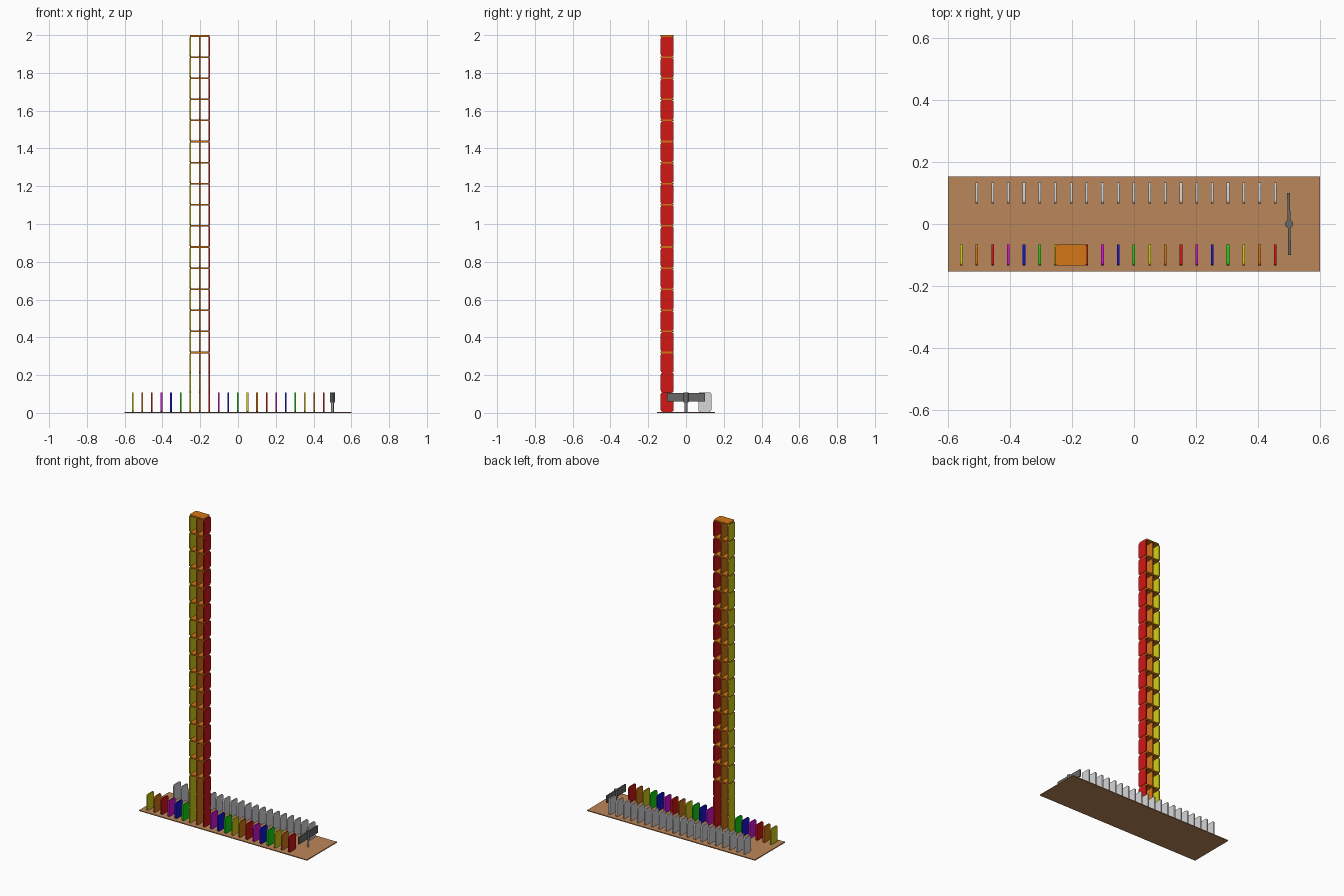
import bpy, bmesh, math
from mathutils import Matrix

if "Cube" in bpy.data.objects:
    bpy.data.objects.remove(bpy.data.objects["Cube"], do_unlink=True)


def material(name, rgb):
    m = bpy.data.materials.new(name)
    m.use_nodes = True
    m.diffuse_color = (*rgb, 1)
    m.node_tree.nodes["Principled BSDF"].inputs["Base Color"].default_value = (*rgb, 1)
    return m


LO, HI = 0.008, 0.65
rainbow = [
    ("yellow", material("yellow", (HI, 0.62, LO))),
    ("orange", material("orange", (HI, 0.18, LO))),
    ("red", material("red", (HI, LO, LO))),
    ("magenta", material("magenta", (HI, LO, HI))),
    ("blue", material("blue", (LO, LO, HI))),
    ("green", material("green", (LO, HI, LO))),
]
white = material("white", (0.68, 0.68, 0.7))
wood = material("wood brown", (0.5, 0.24, 0.1))
dark_grey = material("dark grey", (0.14, 0.14, 0.14))
light_grey = material("light grey", (0.35, 0.35, 0.35))

BASE = 0.006                       # board thickness
H, W, T = 0.1032, 0.068, 0.0085    # domino height, width, thickness
PITCH, FIRST, ROW = 0.0506, -0.557, 0.1


def finish(bm, name, mat, loc):
    mesh = bpy.data.meshes.new(name)
    bm.to_mesh(mesh)
    bm.free()
    mesh.materials.append(mat)
    obj = bpy.data.objects.new(name, mesh)
    obj.location = loc
    bpy.context.collection.objects.link(obj)
    return obj


def box(name, size, mat, loc):
    bm = bmesh.new()
    bmesh.ops.create_cube(bm, size=1, matrix=Matrix.Diagonal((*size, 1)))
    return finish(bm, name, mat, loc)


def domino(name, mat, loc, flat=False):
    """Slab with rounded corners, standing along z or lying along x."""
    bm = bmesh.new()
    bmesh.ops.create_cube(bm, size=1, matrix=Matrix.Diagonal((T, W, H, 1)))
    corners = [e for e in bm.edges if abs(e.verts[0].co.x - e.verts[1].co.x) > T / 2]
    bmesh.ops.bevel(bm, geom=corners, offset=0.01, segments=3, profile=0.5,
                    affect='EDGES')
    if flat:
        bm.transform(Matrix.Rotation(math.pi / 2, 4, 'Y'))
    return finish(bm, name, mat, loc)


def cylinder(name, radius, z0, z1, mat, x):
    bm = bmesh.new()
    bmesh.ops.create_cone(bm, cap_ends=True, segments=16, radius1=radius,
                          radius2=radius, depth=z1 - z0)
    return finish(bm, name, mat, (x, 0, (z0 + z1) / 2))


# Board
box("board", (1.2, 0.305, BASE), wood, (0, 0, BASE / 2))

# Two rows of standing dominoes
for i in range(21):
    x = FIRST + i * PITCH
    colour, mat = rainbow[i % 6]
    domino(f"{colour}_domino_{i}", mat, (x, -ROW, BASE + H / 2))
    if i > 0:
        domino(f"white_domino_{i}", white, (x, ROW, BASE + H / 2))

# Tower: three columns, with a lying domino above each level from the third up
z = BASE
for level in range(18):
    if level > 0:
        for i in (6, 7, 8):
            colour, mat = rainbow[i % 6]
            domino(f"tower_{colour}_{level}", mat,
                   (FIRST + i * PITCH, -ROW, z + H / 2))
    z += H
    if level >= 2:
        domino(f"tower_shelf_{level}", rainbow[1][1],
               (FIRST + 7 * PITCH, -ROW, z + T / 2), flat=True)
        z += T

# Swinging paddle on a post
PX = 0.5
cylinder("paddle_post", 0.007, BASE, 0.06, light_grey, PX)
cylinder("paddle_hub", 0.013, 0.055, 0.108, dark_grey, PX)
paddle = box("paddle", (0.009, 0.2, 0.046), dark_grey, (PX, 0, 0.082))
paddle.rotation_euler.z = math.radians(1)
for name in ("paddle_post", "paddle_hub"):
    obj = bpy.data.objects[name]
    bpy.context.view_layer.objects.active = obj
    obj.select_set(True)
    bpy.ops.object.shade_smooth_by_angle()
    obj.select_set(False)
